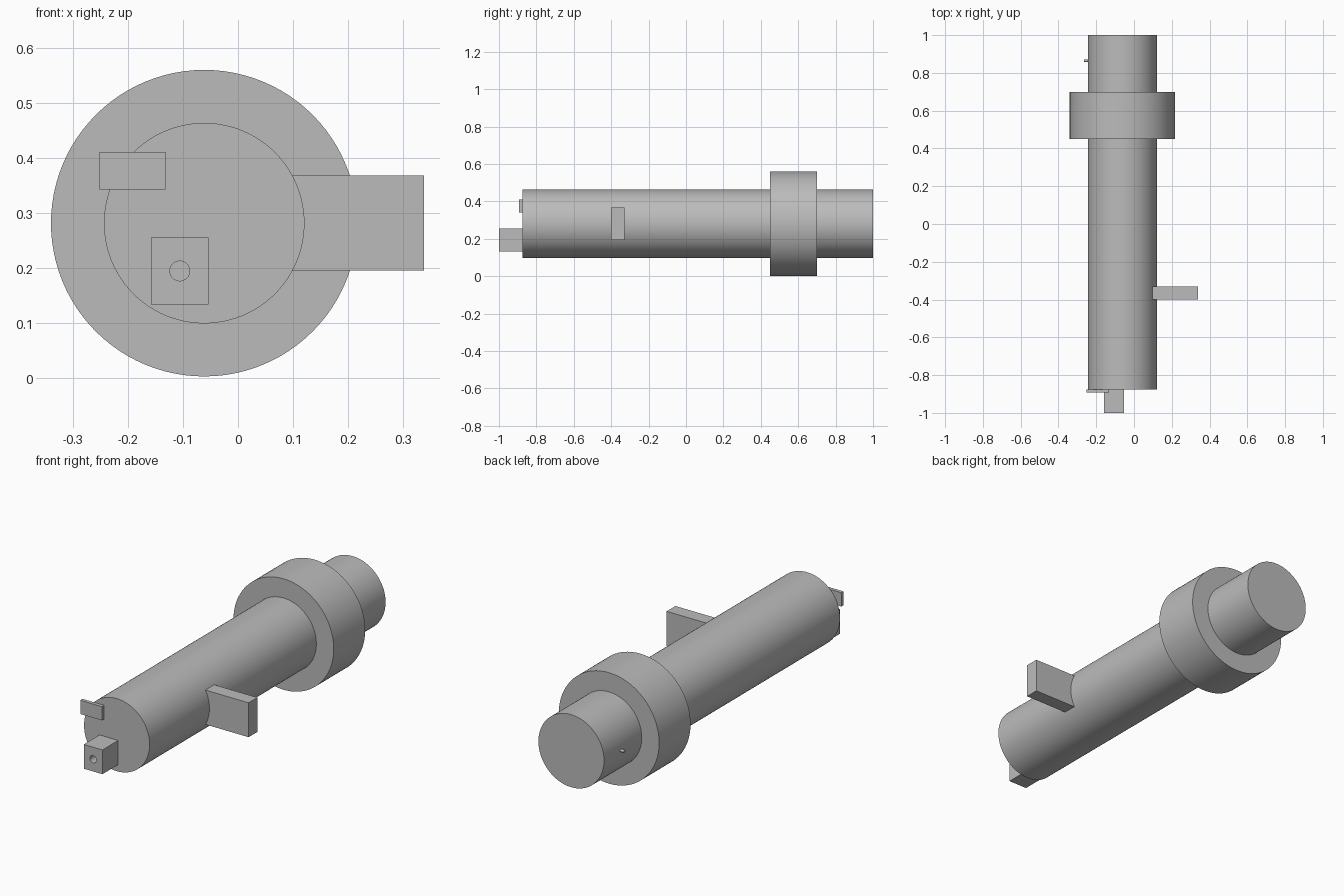
import bpy
import math

cube = bpy.data.objects.get("Cube")
if cube:
    bpy.data.objects.remove(cube, do_unlink=True)

# Single plain grey material
grey = bpy.data.materials.new("plain grey")
grey.use_nodes = True
colour = (0.5, 0.5, 0.5, 1)
grey.diffuse_color = colour
grey.node_tree.nodes["Principled BSDF"].inputs["Base Color"].default_value = colour

AXIS_X, AXIS_Z = -0.0615, 0.281


def finish(name):
    obj = bpy.context.object
    obj.name = name
    obj.data.materials.append(grey)
    bpy.ops.object.transform_apply(location=False, rotation=True, scale=True)
    return obj


def cylinder(name, radius, length, centre, along="Y", sides=96):
    turn = (math.pi / 2, 0, 0) if along == "Y" else (0, math.pi / 2, 0)
    bpy.ops.mesh.primitive_cylinder_add(vertices=sides, radius=radius, depth=length,
                                        location=centre, rotation=turn)
    obj = finish(name)
    bpy.ops.object.shade_smooth_by_angle(angle=math.radians(30))
    return obj


def box(name, low, high):
    centre = [(a + b) / 2 for a, b in zip(low, high)]
    bpy.ops.mesh.primitive_cube_add(size=1, location=centre)
    bpy.context.object.scale = [b - a for a, b in zip(low, high)]
    return finish(name)


# Long tube body and the wide collar near its back end
cylinder("main_tube", 0.1825, 1.875, (AXIS_X, 0.0625, AXIS_Z))
cylinder("collar", 0.279, 0.25, (AXIS_X, 0.575, AXIS_Z))

# Side handle, embedded in the tube wall
box("side_handle", (0.07, -0.40, 0.195), (0.339, -0.33, 0.368))

# Thin plate on the front face
box("front_plate", (-0.252, -0.893, 0.342), (-0.132, -0.875, 0.411))

# Front block with a round socket drilled into it
block = box("front_block", (-0.158, -1.0, 0.133), (-0.054, -0.875, 0.255))
drill = cylinder("socket_cutter", 0.018, 0.1, (-0.106, -1.0, 0.194), sides=32)
drill.hide_render = True
bpy.context.view_layer.objects.active = block
socket = block.modifiers.new("socket", "BOOLEAN")
socket.operation = "DIFFERENCE"
socket.solver = "EXACT"
socket.object = drill
bpy.ops.object.modifier_apply(modifier=socket.name)
bpy.data.objects.remove(drill, do_unlink=True)
bpy.ops.object.select_all(action="DESELECT")
block.select_set(True)
bpy.ops.object.shade_smooth_by_angle(angle=math.radians(30))

# Tiny pin on the right side behind the collar
cylinder("side_pin", 0.007, 0.04, (-0.244, 0.865, AXIS_Z), along="X", sides=24)
